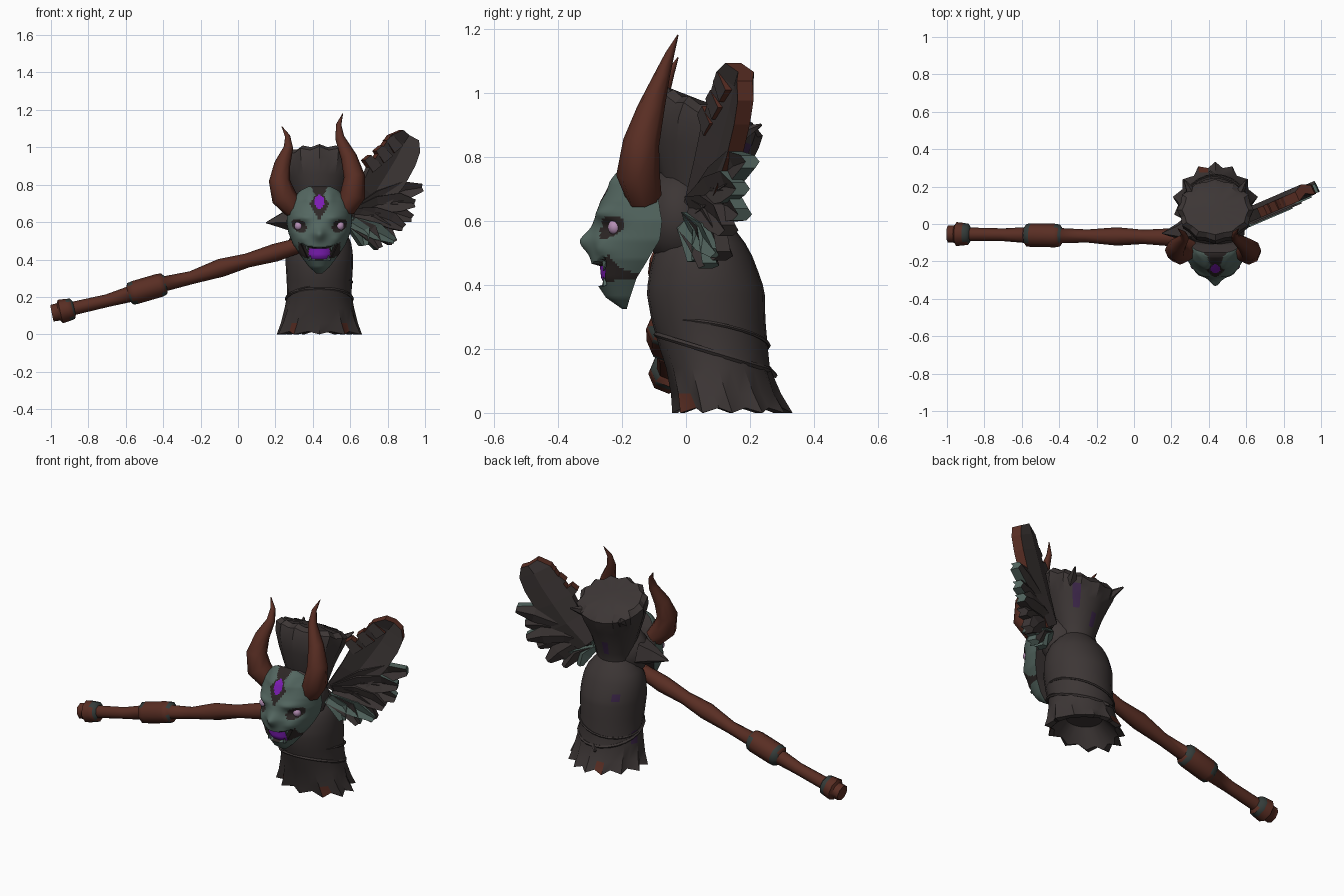
import bpy, bmesh, math
from mathutils import Vector

if "Cube" in bpy.data.objects:
    bpy.data.objects.remove(bpy.data.objects["Cube"])

CX = 0.435  # centre line of body and mask


def material(name, rgb):
    m = bpy.data.materials.new(name)
    m.diffuse_color = (*rgb, 1)
    m.use_nodes = True
    m.node_tree.nodes["Principled BSDF"].inputs["Base Color"].default_value = m.diffuse_color
    return m


MATS = [material("charcoal_cloth", (0.046, 0.037, 0.036)), material("rust_brown", (0.100, 0.027, 0.017)),
        material("grey_teal", (0.088, 0.135, 0.118)), material("bright_purple", (0.20, 0.012, 0.45)),
        material("pale_pink", (0.45, 0.27, 0.45)), material("deep_shadow", (0.026, 0.020, 0.019)),
        material("dark_teal", (0.035, 0.045, 0.042)), material("dim_purple", (0.042, 0.018, 0.062))]
CLOTH, BROWN, TEAL, PURPLE, PINK, SHADOW, BAND, DIM = range(8)


def finish(name, bm, rule, smooth=40):
    """Turn a bmesh into an object; rule is a colour index or f(centre, normal)."""
    bmesh.ops.recalc_face_normals(bm, faces=bm.faces)
    for f in bm.faces:
        f.material_index = rule(f.calc_center_median(), f.normal) if callable(rule) else rule
    me = bpy.data.meshes.new(name)
    bm.to_mesh(me)
    bm.free()
    for m in MATS:
        me.materials.append(m)
    ob = bpy.data.objects.new(name, me)
    bpy.context.collection.objects.link(ob)
    if smooth:
        bpy.ops.object.select_all(action='DESELECT')
        ob.select_set(True)
        bpy.context.view_layer.objects.active = ob
        bpy.ops.object.shade_smooth_by_angle(angle=math.radians(smooth))
    return ob


def loft(name, rings, rule, smooth=40, loop=False):
    bm = bmesh.new()
    vs = [[bm.verts.new(p) for p in r] for r in rings]
    n = len(vs[0])
    for a, b in list(zip(vs, vs[1:])) + ([(vs[-1], vs[0])] if loop else []):
        for i in range(n):
            j = (i + 1) % n
            bm.faces.new((a[i], a[j], b[j], b[i]))
    if not loop:
        bm.faces.new(vs[0])
        bm.faces.new(vs[-1])
    return finish(name, bm, rule, smooth)


def tube(name, path, radii, rule, sides=8, ref=(0, 1, 0), smooth=55, loop=False):
    pts = [Vector(p) for p in path]
    rings, n = [], len(pts)
    for i, p in enumerate(pts):
        a = pts[i - 1] if i or loop else p
        b = pts[(i + 1) % n] if i < n - 1 or loop else p
        t = (b - a).normalized()
        u = t.cross(Vector(ref)).normalized()
        v = t.cross(u)
        rings.append([p + radii[i] * (u * math.cos(k * math.tau / sides) + v * math.sin(k * math.tau / sides))
                      for k in range(sides)])
    return loft(name, rings, rule, smooth, loop)


def blob(name, centre, size, rule):
    bm = bmesh.new()
    bmesh.ops.create_icosphere(bm, subdivisions=2, radius=1)
    for v in bm.verts:
        v.co = Vector(centre) + Vector([c * s for c, s in zip(v.co, size)])
    return finish(name, bm, rule, 60)


def ellipse(z, cy, rx, ry, n=24, jag=0.0, dz=0.0, tilt=0.0, egg=0.0):
    """Horizontal ring; jag pulls every other point in, dz lifts it, tilt slopes it back, egg narrows the back."""
    out = []
    for i in range(n):
        a, odd = math.tau * i / n, i % 2
        k = 1 - jag * odd
        y = ry * math.sin(a) * k
        out.append((CX + rx * math.cos(a) * k * (1 - egg * math.sin(a)), cy + y, z + dz * odd - tilt * y))
    return out


def near(c, cy, spots, da, dz):
    a = math.degrees(math.atan2(c.y - cy, c.x - CX))
    return any(abs(a - s) < da and abs(c.z - z) < dz for s, z in spots)


# Robe with a pleated, ragged hem, hollow underside and faint glowing specks
def robe_colour(c, n):
    if near(c, 0.13, ((-37, 0.03), (-143, 0.03), (117, 0.03)), 8, 0.04) and n.z > -0.5:
        return BROWN
    return DIM if near(c, 0.06, ((128, 0.42), (158, 0.17)), 8, 0.022) else CLOTH


loft("robe", [ellipse(0.10, 0.11, 0.10, 0.09), ellipse(0.0, 0.135, 0.19, 0.16, jag=0.1, dz=0.014, egg=0.2),
              ellipse(0.0, 0.145, 0.228, 0.188, jag=0.15, dz=0.016, egg=0.23),
              ellipse(0.06, 0.125, 0.206, 0.172, jag=0.09, egg=0.17),
              ellipse(0.14, 0.10, 0.186, 0.162, jag=0.04, egg=0.08), ellipse(0.21, 0.085, 0.172, 0.17),
              ellipse(0.29, 0.07, 0.175, 0.178), ellipse(0.37, 0.062, 0.18, 0.184), ellipse(0.40, 0.06, 0.18, 0.18),
              ellipse(0.44, 0.056, 0.178, 0.17), ellipse(0.49, 0.052, 0.17, 0.155), ellipse(0.53, 0.05, 0.152, 0.135),
              ellipse(0.57, 0.05, 0.12, 0.105), ellipse(0.60, 0.05, 0.09, 0.08)], robe_colour)

# Cords wrapped around the waist
for name, z0, tx, ty, r in (("waist_cord", 0.19, 0.0, 0.055, 0.009), ("cross_cord", 0.24, 0.04, 0.03, 0.006)):
    ring = [(CX + 0.176 * math.cos(a), 0.083 + 0.176 * math.sin(a), z0 + tx * math.cos(a) - ty * math.sin(a))
            for a in (math.tau * i / 24 for i in range(24))]
    tube(name, ring, [r] * 24, CLOTH, 5, (0, 0, 1), loop=True)
tube("cord_tail", [(CX, 0.25, 0.14), (CX - 0.03, 0.28, 0.115)], [0.014, 0.008], CLOTH, 5)

# Hood behind the mask and the flared tuft of hair above it, sloping down to the back
blob("hood", (CX, -0.02, 0.61), (0.165, 0.12, 0.165), CLOTH)


def hair_colour(c, n):
    return DIM if near(c, 0.07, ((50, 0.80), (98, 0.70)), 8, 0.045) else CLOTH


loft("hair_tuft", [ellipse(0.53, 0.045, 0.10, 0.09), ellipse(0.59, 0.045, 0.095, 0.09),
                   ellipse(0.65, 0.045, 0.11, 0.105, tilt=0.08), ellipse(0.74, 0.045, 0.14, 0.13, jag=0.02, tilt=0.15),
                   ellipse(0.82, 0.05, 0.17, 0.155, jag=0.04, tilt=0.25),
                   ellipse(0.89, 0.06, 0.198, 0.168, jag=0.06, tilt=0.36),
                   ellipse(0.935, 0.075, 0.205, 0.165, jag=0.07, dz=-0.012, tilt=0.42),
                   ellipse(0.962, 0.075, 0.178, 0.132, jag=0.05, dz=-0.012, tilt=0.42),
                   ellipse(0.965, 0.08, 0.06, 0.05, tilt=0.35)], hair_colour, 30)
tube("collar_point", [(CX - 0.12, -0.02, 0.62), (CX - 0.2, -0.04, 0.61), (CX - 0.285, -0.05, 0.597)],
     [0.085, 0.045, 0.003], CLOTH, 5, smooth=0)
for s, side in ((-1, "left"), (1, "right")):
    tube(side + "_hair_tip", [(CX + s * 0.12, 0.15, 0.86), (CX + s * 0.165, 0.235, 0.90)], [0.035, 0.004], CLOTH, 5,
         (0, 0, 1), 0)

# Mask: lofted rows of (height, front y, half width, back y) with sculpted bumps
ROWS = [(0.325, -0.20, 0.015, -0.185), (0.36, -0.25, 0.055, -0.175), (0.42, -0.29, 0.10, -0.155),
        (0.48, -0.296, 0.14, -0.118), (0.54, -0.298, 0.165, -0.082), (0.60, -0.287, 0.175, -0.075),
        (0.66, -0.268, 0.172, -0.085), (0.72, -0.235, 0.15, -0.11), (0.77, -0.195, 0.10, -0.14),
        (0.79, -0.175, 0.06, -0.15)]


def mask_row(z):
    for a, b in zip(ROWS, ROWS[1:]):
        if z <= b[0] + 1e-6:
            t = (z - a[0]) / (b[0] - a[0])
            return [p + (q - p) * t for p, q in zip(a, b)]


def in_mouth(x, z):
    return abs(x) < 0.112 and 0.398 + 2.2 * x * x < z < 0.462 + 2.4 * x * x


def bump(x, z, cx, cz, sx, sz):
    return math.exp(-((abs(x) - cx) / sx) ** 2 - ((z - cz) / sz) ** 2)


def mask_ring(z):
    _, f, w, b = mask_row(z)
    out = []
    for i in range(57):
        a = math.pi * (i / 56 - 0.5)
        x, y = w * math.sin(a), b + (f - b) * math.cos(a) ** 0.9
        y -= 0.034 * bump(x, z, 0, 0.535, 0.03, 0.035) + 0.016 * bump(x, z, 0.085, 0.625, 0.05, 0.02)
        y -= 0.014 * bump(x, z, 0.055, 0.74, 0.03, 0.04) + 0.012 * bump(x, z, 0.1, 0.51, 0.03, 0.025)
        y += 0.022 * bump(x, z, 0.1, 0.575, 0.035, 0.025) + 0.025 * in_mouth(x, z) * (abs(x) < 0.7 * w)
        out.append((CX + x, y, z))
    return out


def mask_colour(c, n):
    x, z = c.x - CX, c.z
    if n.y > 0.6 and abs(x) < 0.005:  # flat back
        return CLOTH
    if in_mouth(x, z):
        return PURPLE if abs(x) < 0.056 and 0.405 < z < 0.458 else SHADOW
    if (x / 0.027) ** 2 + ((z - 0.71) / 0.037) ** 2 < 1:
        return PURPLE
    if abs(x) / 0.052 + abs(z - 0.695) / 0.088 < 1 or (z > 0.74 and abs(x) < 0.022 + 0.4 * (z - 0.74)):
        return SHADOW
    slant = z - 0.578 - 0.3 * (abs(x) - 0.1)
    return SHADOW if ((abs(x) - 0.108) / 0.04) ** 2 + (slant / 0.034) ** 2 < 1 else TEAL


loft("mask", [mask_ring(0.325 + 0.465 * i / 66) for i in range(67)], mask_colour, 50)
for s, side in ((-1, "left"), (1, "right")):
    blob(side + "_eye", (CX + s * 0.11, -0.222, 0.58), (0.024, 0.023, 0.025), PINK)
    for k, (x, z, h) in enumerate(((0.065, 0.473, -0.03), (0.05, 0.398, 0.026))):
        tube(f"{side}_fang_{k}", [(CX + s * x, -0.25, z), (CX + s * x, -0.258, z + h)], [0.012, 0.001], TEAL, 5)

# Curved horns, the right one taller and leaning further in
HORN = [(0.30, -0.13, 0.67, 0.055), (0.245, -0.15, 0.735, 0.068), (0.222, -0.14, 0.82, 0.057),
        (0.237, -0.11, 0.91, 0.043), (0.27, -0.075, 1.0, 0.025), (0.265, -0.05, 1.06, 0.014), (0.235, -0.025, 1.11, 0.002)]
tube("left_horn", [p[:3] for p in HORN], [p[3] for p in HORN], BROWN, 8)
tube("right_horn", [(0.87 - x - 0.17 * (z - 0.67), y, 0.67 + (z - 0.67) * 1.16) for x, y, z, r in HORN],
     [p[3] for p in HORN], BROWN, 8)

# Long handle with end knob and grip block
HANDLE = [(-0.995, 0.113, 0.045), (-0.96, 0.12, 0.047), (-0.95, 0.122, 0.064), (-0.91, 0.131, 0.06),
          (-0.885, 0.137, 0.056), (-0.875, 0.14, 0.036), (-0.7, 0.18, 0.034), (-0.585, 0.213, 0.042),
          (-0.575, 0.216, 0.06), (-0.55, 0.224, 0.063), (-0.42, 0.262, 0.063), (-0.395, 0.27, 0.058),
          (-0.385, 0.272, 0.04), (-0.25, 0.303, 0.035), (-0.09, 0.356, 0.049), (0.05, 0.395, 0.038),
          (0.2, 0.437, 0.048), (0.34, 0.48, 0.04)]


def handle_colour(c, n):
    band = any(a < c.x < a + 0.038 for a in (-0.585, -0.42, -0.91))
    return BAND if band and n.y > -0.5 else BROWN


tube("handle", [(x, -0.053 - 0.015 * (x + 1), z) for x, z, r in HANDLE], [p[2] for p in HANDLE], handle_colour, 8)


# Wing of overlapping feathers standing in a slanted plane
def wing_point(x, z, off):
    return (x + off * 0.41, 0.03 + 0.43 * (x - 0.6) - off * 0.91, z)


def feather(name, path, widths, rim, thick=0.03, hollow=0.015, shift=0.0, body=CLOTH, rim_from=0.0):
    rings = []
    for i, (x, z) in enumerate(path):
        a, b = path[max(i - 1, 0)], path[min(i + 1, len(path) - 1)]
        d = math.hypot(b[0] - a[0], b[1] - a[1])
        nx, nz, w = -(b[1] - a[1]) / d, (b[0] - a[0]) / d, widths[i]
        rings.append([wing_point(x + nx * w * s, z + nz * w * s, o + shift) for s, o in
                      ((1, thick), (0, thick - hollow), (-1, thick), (-1, -thick), (0, -thick - hollow), (1, -thick))])
    normal = Vector((0.41, -0.91, 0))
    return loft(name, rings, lambda c, n: rim if abs(n.dot(normal)) < 0.55 and c.x > rim_from else body, 0)


feather("upper_feather", [(0.62, 0.62), (0.72, 0.74), (0.79, 0.85), (0.85, 0.95), (0.885, 1.02), (0.915, 1.065)],
        [0.06, 0.09, 0.105, 0.10, 0.09, 0.05], BROWN, 0.027, 0.024, 0, CLOTH, 0.68)
for k, (x, z) in enumerate(((0.685, 0.925), (0.745, 0.975), (0.80, 1.03))):
    feather(f"edge_notch_{k}", [(x + 0.05, z - 0.04), (x, z + 0.02)], [0.03, 0.022], BROWN, 0.027, 0)
TIPS = [((0.98, 0.785), 0.045, 0.0), ((0.935, 0.70), 0.045, 0.012), ((0.925, 0.62), 0.045, 0.0),
        ((0.87, 0.57), 0.04, 0.02), ((0.82, 0.49), 0.045, 0.015)]
for k, ((x, z), w, shift) in enumerate(TIPS):
    path = [(0.61 + (x - 0.61) * t, 0.64 + (z - 0.64) * t + 0.03 * math.sin(math.pi * t)) for t in (0, 0.4, 0.75, 1)]
    feather(f"wing_feather_{k}", path, [0.035, w, w * 1.1, 0.02], TEAL, 0.024, 0.016, shift, CLOTH, 0.88)
for k, (x, z) in enumerate(((0.66, 0.475), (0.74, 0.46), (0.82, 0.50))):
    feather(f"lower_feather_{k}", [(0.59, 0.60), ((0.59 + x) / 2 + 0.02, 0.55), (x, z)], [0.03, 0.045, 0.016],
            TEAL, 0.025, 0.015, 0.025, CLOTH if k == 1 else TEAL, 0.64)
